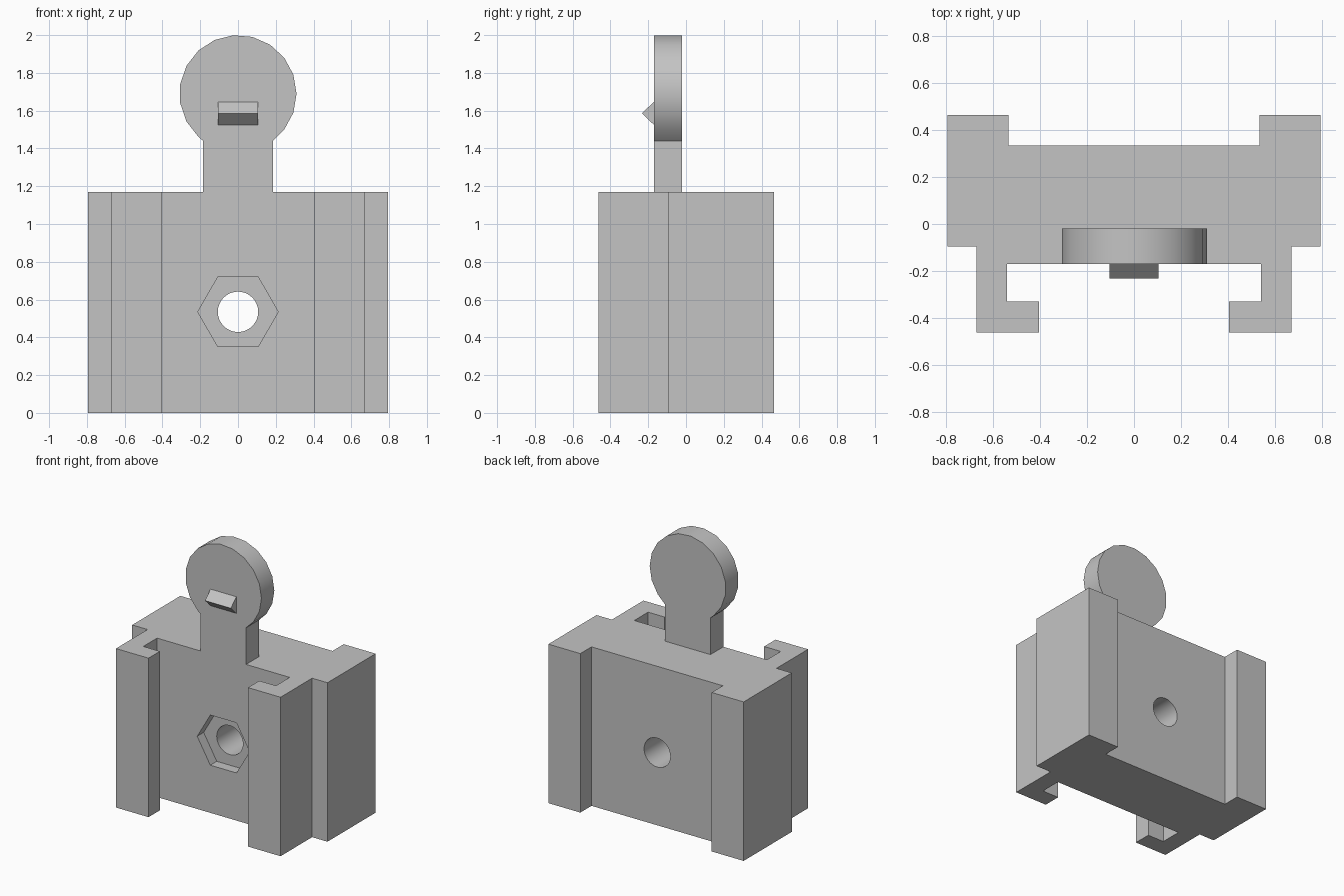
import bpy
import bmesh
from math import cos, sin, pi
from mathutils import Vector

cube = bpy.data.objects.get("Cube")
if cube:
    bpy.data.objects.remove(cube, do_unlink=True)

grey = bpy.data.materials.new("plain grey")
grey.use_nodes = True
colour = (0.55, 0.55, 0.55, 1)
grey.diffuse_color = colour
grey.node_tree.nodes["Principled BSDF"].inputs["Base Color"].default_value = colour


def extrude(name, points, direction):
    """Closed prism from a planar outline swept along a direction."""
    bm = bmesh.new()
    face = bm.faces.new([bm.verts.new(p) for p in points])
    swept = bmesh.ops.extrude_face_region(bm, geom=[face])["geom"]
    verts = [g for g in swept if isinstance(g, bmesh.types.BMVert)]
    bmesh.ops.translate(bm, verts=verts, vec=Vector(direction))
    bmesh.ops.recalc_face_normals(bm, faces=bm.faces)
    mesh = bpy.data.meshes.new(name)
    bm.to_mesh(mesh)
    bm.free()
    mesh.materials.append(grey)
    obj = bpy.data.objects.new(name, mesh)
    bpy.context.collection.objects.link(obj)
    return obj


def ring(sides, radius, z):
    return [(radius * cos(2 * pi * i / sides), z + radius * sin(2 * pi * i / sides))
            for i in range(sides)]


def cut(target, cutter):
    mod = target.modifiers.new(cutter.name, "BOOLEAN")
    mod.operation = "DIFFERENCE"
    mod.solver = "EXACT"
    mod.object = cutter
    bpy.context.view_layer.objects.active = target
    bpy.ops.object.modifier_apply(modifier=mod.name)
    bpy.data.objects.remove(cutter, do_unlink=True)


def smooth(obj):
    bpy.ops.object.select_all(action="DESELECT")
    obj.select_set(True)
    bpy.context.view_layer.objects.active = obj
    bpy.ops.object.shade_smooth_by_angle(angle=pi / 6)


FRONT, BACK, TOP = -0.17, -0.02, 1.17

# Body: half plan outline mirrored, with rear rails and front hooks
half = [(0.535, 0.335), (0.535, 0.465), (0.795, 0.465), (0.795, -0.095),
        (0.67, -0.095), (0.67, -0.462), (0.405, -0.462), (0.405, -0.33),
        (0.54, -0.33), (0.54, FRONT)]
plan = half + [(-x, y) for x, y in reversed(half)]
body = extrude("clip_body", [(x, y, 0) for x, y in plan], (0, 0, TOP))

# Hexagonal nut recess and round through hole
HOLE_Z = 0.535
nut = extrude("nut_cutter", [(x, FRONT - 0.05, z) for x, z in ring(6, 0.213, HOLE_Z)],
              (0, 0.125, 0))
cut(body, nut)
bore = extrude("bore_cutter", [(x, -0.3, z) for x, z in ring(32, 0.107, HOLE_Z)],
               (0, 0.9, 0))
cut(body, bore)
smooth(body)

# Release tab: narrow neck widening into a round thumb pad
neck, joint = 0.185, 1.44
pad = ring(19, 0.31, 1.69)
start = 17
arc = [p for p in pad[start:] + pad[:start] if p[1] > joint]
outline = [(-neck, TOP), (neck, TOP), (neck, joint)] + arc + [(-neck, joint)]
tab = extrude("release_tab", [(x, FRONT, z) for x, z in outline], (0, BACK - FRONT, 0))
smooth(tab)

# Triangular catch on the pad
wedge = [(FRONT, 1.525), (FRONT - 0.063, 1.586), (FRONT, 1.647)]
extrude("catch_wedge", [(-0.105, y, z) for y, z in wedge], (0.21, 0, 0))
